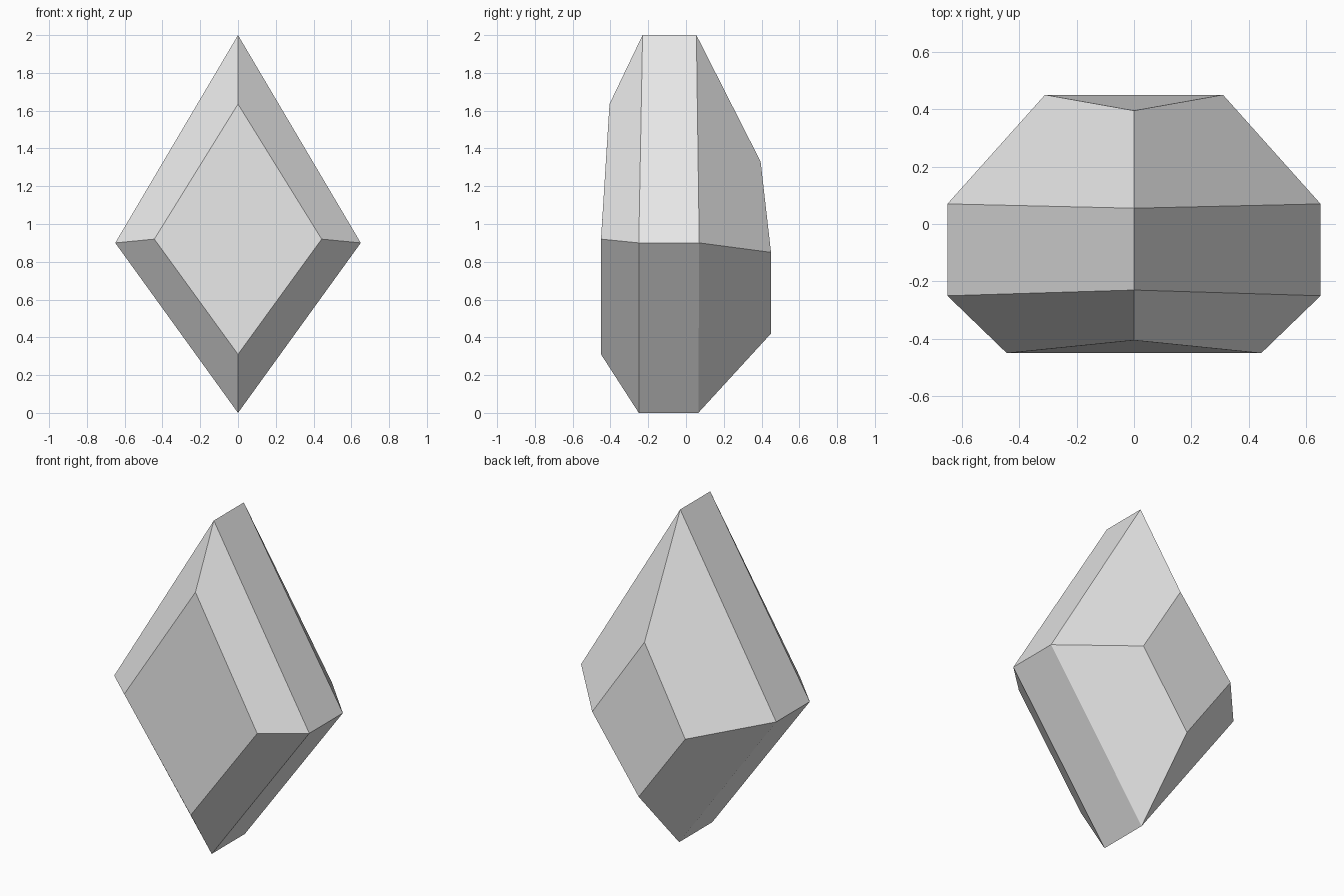
import bpy
import bmesh

cube = bpy.data.objects.get("Cube")
if cube:
    bpy.data.objects.remove(cube, do_unlink=True)

# Pale grey crystal material
grey = bpy.data.materials.new("pale_grey")
grey.use_nodes = True
colour = (0.8, 0.8, 0.8, 1)
grey.diffuse_color = colour
grey.node_tree.nodes["Principled BSDF"].inputs["Base Color"].default_value = colour


def diamond_ring(bm, half_width, side, top, bottom):
    """Four-cornered ring; side, top and bottom are (y, z) pairs."""
    corners = [(0, *top), (half_width, *side), (0, *bottom), (-half_width, *side)]
    return [bm.verts.new(c) for c in corners]


# Diamond rings from front facet to back facet
bm = bmesh.new()
rings = [
    diamond_ring(bm, 0.443, (-0.45, 0.92), (-0.405, 1.635), (-0.45, 0.31)),
    diamond_ring(bm, 0.65, (-0.25, 0.90), (-0.23, 2.0), (-0.25, 0.0)),
    diamond_ring(bm, 0.65, (0.07, 0.90), (0.055, 2.0), (0.065, 0.0)),
    diamond_ring(bm, 0.31, (0.45, 0.85), (0.395, 1.33), (0.45, 0.42)),
]

# Side facets and the two end facets
for a, b in zip(rings, rings[1:]):
    for i in range(4):
        j = (i + 1) % 4
        bm.faces.new((a[i], a[j], b[j], b[i]))
bm.faces.new(rings[0])
bm.faces.new(rings[-1])
bmesh.ops.recalc_face_normals(bm, faces=bm.faces)

mesh = bpy.data.meshes.new("crystal")
bm.to_mesh(mesh)
bm.free()
mesh.materials.append(grey)
crystal = bpy.data.objects.new("crystal", mesh)
bpy.context.collection.objects.link(crystal)
